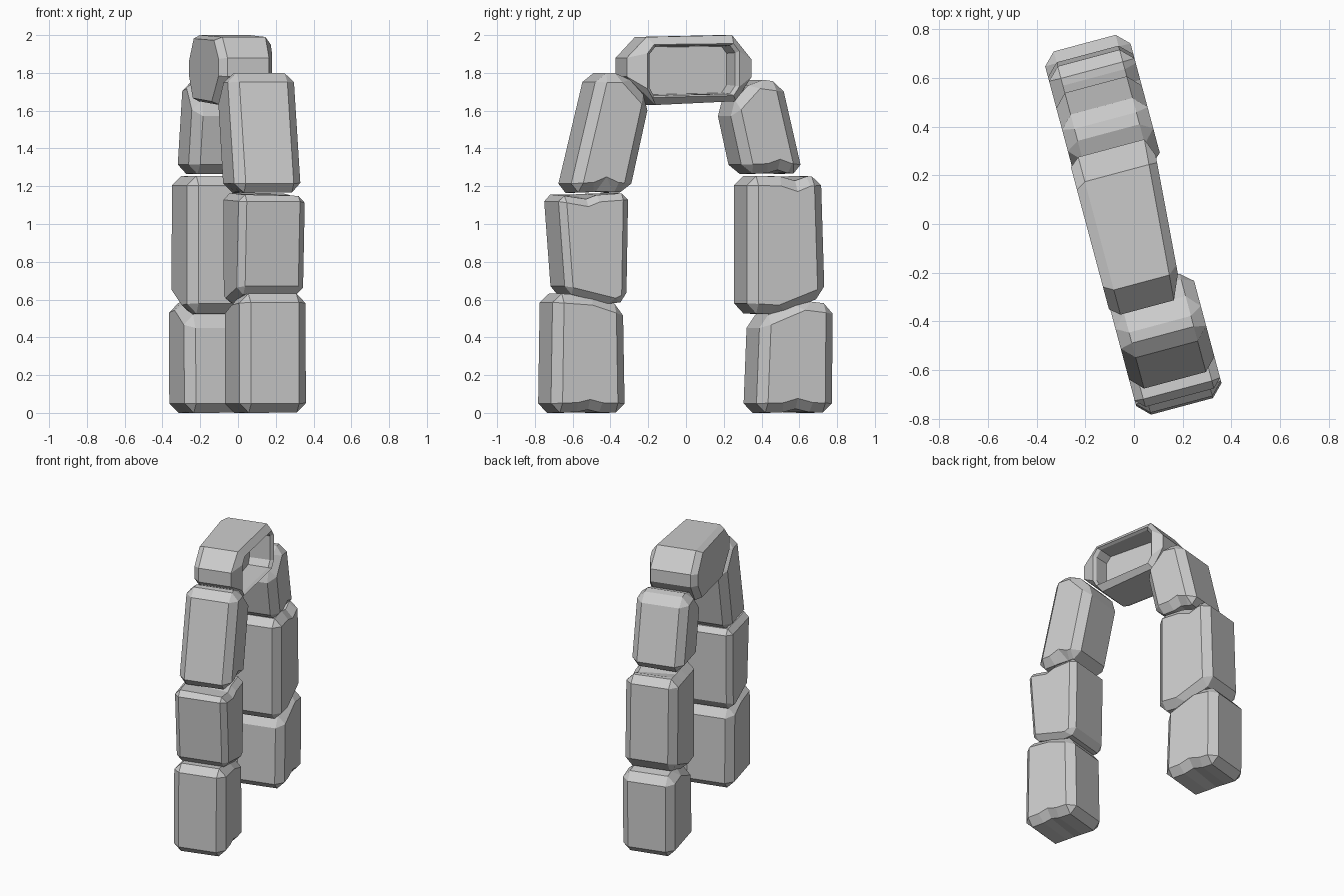
import bpy, bmesh, math

if "Cube" in bpy.data.objects:
    bpy.data.objects.remove(bpy.data.objects["Cube"])

TURN = math.radians(15)   # the whole arch is turned about z


def add_object(name, bm):
    bmesh.ops.recalc_face_normals(bm, faces=bm.faces)
    mesh = bpy.data.meshes.new(name)
    bm.to_mesh(mesh)
    bm.free()
    ob = bpy.data.objects.new(name, mesh)
    bpy.context.collection.objects.link(ob)
    ob.rotation_euler.z = TURN
    return ob


def loft(rings):
    """Closed solid through rings of equal point count."""
    bm = bmesh.new()
    loops = [[bm.verts.new(p) for p in r] for r in rings]
    n = len(loops[0])
    for a, b in zip(loops, loops[1:]):
        for i in range(n):
            j = (i + 1) % n
            bm.faces.new((a[i], a[j], b[j], b[i]))
    bm.faces.new(loops[0])
    bm.faces.new(loops[-1])
    return bm


def stone(name, outline, chips, u0=-0.185, u1=0.178):
    """Chamfered block; chips are (edge, position, depth) notches on the +x face."""
    back, front = [], []
    for i, (v, z) in enumerate(outline):
        back.append((u0, v, z))
        front.append((u1, v, z))
        v2, z2 = outline[(i + 1) % len(outline)]
        length = math.hypot(v2 - v, z2 - z)
        for edge, t, d in chips:
            if edge == i:
                y, h = v + (v2 - v) * t, z + (z2 - z) * t
                back.append((u0, y, h))
                front.append((u1, y - (z2 - z) / length * d, h + (v2 - v) / length * d))
    ob = add_object(name, loft([back, front]))
    mod = ob.modifiers.new("chamfer", "BEVEL")
    mod.width = 0.05
    mod.segments = 1
    mod.limit_method = 'ANGLE'
    mod.angle_limit = math.radians(24)
    return ob


# left pillar
stone("left_base_stone", [(-.775, 0), (-.37, 0), (-.38, .565), (-.55, .62), (-.765, .635)],
      [(0, .35, .005), (0, .5, .02), (0, .65, .004)])
stone("left_middle_stone", [(-.70, .635), (-.43, .57), (-.365, .60), (-.355, 1.165), (-.74, 1.155)],
      [(3, .45, .008), (3, .6, .03)])
stone("left_upper_stone", [(-.675, 1.165), (-.345, 1.165), (-.235, 1.65), (-.375, 1.80), (-.52, 1.80)],
      [(0, .4, .005), (0, .58, .03), (0, .75, .005)])

# right pillar
stone("right_base_stone", [(.35, 0), (.765, 0), (.77, .575), (.60, .595), (.37, .50)],
      [(0, .35, .004), (0, .52, .025), (0, .7, .005)])
stone("right_middle_stone", [(.30, .53), (.47, .52), (.725, .62), (.705, 1.255), (.30, 1.255)],
      [(3, .2, .005), (3, .35, .03), (3, .55, .004)])
stone("right_upper_stone", [(.28, 1.265), (.605, 1.265), (.49, 1.75), (.34, 1.77), (.20, 1.62)],
      [(0, .4, .005), (0, .58, .025), (0, .75, .005)])

# keystone with a recess in its +x face
OUTER = [(-.345, 1.78), (-.345, 1.88), (-.24, 1.99), (.22, 2.0),
         (.325, 1.87), (.325, 1.78), (.24, 1.65), (-.19, 1.63)]
INNER = [(-.235, 1.72), (-.235, 1.90), (-.20, 1.945), (.21, 1.95),
         (.24, 1.91), (.24, 1.73), (.21, 1.685), (-.21, 1.675)]


def ring(outline, u, s=1.0, skew=0.0):
    return [(u + skew * v, -.01 + (v + .01) * s, 1.815 + (z - 1.815) * s) for v, z in outline]


add_object("keystone", loft([
    ring(OUTER, -.19, .90), ring(OUTER, -.15),
    ring(OUTER, .105, 1, .08), ring(INNER, .14, 1.04, .08),
    ring(INNER, .12, .97, .08), ring(INNER, .0, .93)]))
